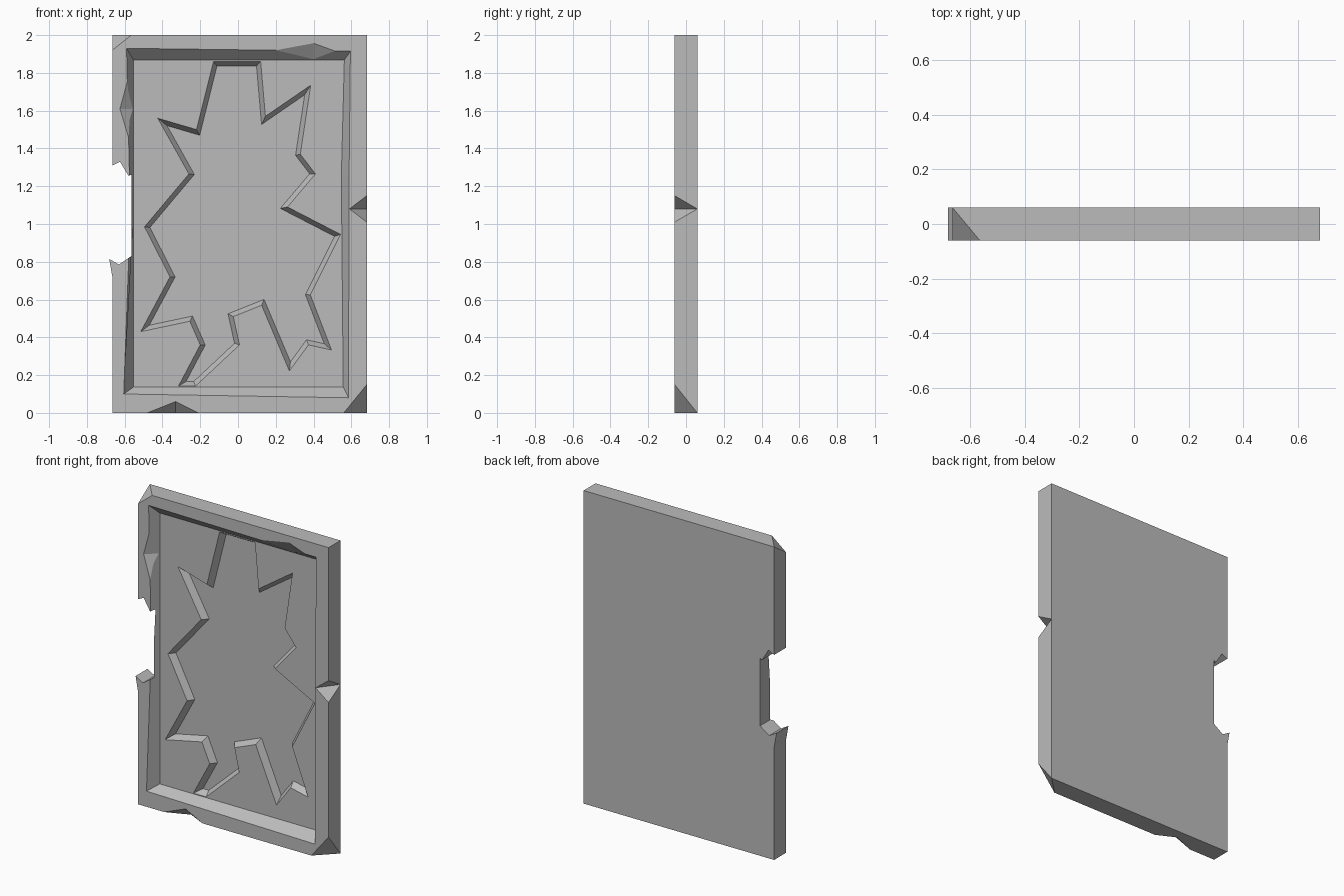
import bpy, bmesh
from mathutils import Vector

if "Cube" in bpy.data.objects:
    bpy.data.objects.remove(bpy.data.objects["Cube"], do_unlink=True)

FRONT, BACK = -0.06, 0.06
PANEL, FLOOR = 0.0, 0.04          # depths of the panel and of the jagged hollow

stone = bpy.data.materials.new("stone_grey")
stone.use_nodes = True
grey = (0.5, 0.5, 0.5, 1)
stone.diffuse_color = grey
stone.node_tree.nodes["Principled BSDF"].inputs["Base Color"].default_value = grey


def finish(name, bm):
    bmesh.ops.recalc_face_normals(bm, faces=bm.faces)
    mesh = bpy.data.meshes.new(name)
    bm.to_mesh(mesh)
    bm.free()
    mesh.materials.append(stone)
    obj = bpy.data.objects.new(name, mesh)
    bpy.context.collection.objects.link(obj)
    return obj


def loft(name, layers):
    """Solid through matching xz outlines placed at successive depths."""
    bm = bmesh.new()
    rings = [[bm.verts.new((x, y, z)) for x, z in pts] for y, pts in layers]
    n = len(rings[0])
    for a, b in zip(rings, rings[1:]):
        for i in range(n):
            j = (i + 1) % n
            bm.faces.new((a[i], a[j], b[j], b[i]))
    bm.faces.new(rings[0])
    bm.faces.new(rings[-1][::-1])
    return finish(name, bm)


def inset(pts, dist):
    """Mitred inward offset of an anticlockwise outline."""
    out = []
    for i, p in enumerate(pts):
        p = Vector(p)
        d1 = (p - Vector(pts[i - 1])).normalized()
        d2 = (Vector(pts[(i + 1) % len(pts)]) - p).normalized()
        n1, n2 = Vector((-d1.y, d1.x)), Vector((-d2.y, d2.x))
        out.append(p + (n1 + n2) * dist / max(1 + n1.dot(n2), 0.25))
    return out


def chip(name, seat, rest, grow=1.5):
    """Wedge grown about its seat, so its cutting planes stay in place."""
    pivot = sum((Vector(p) for p in seat), Vector()) / len(seat)
    bm = bmesh.new()
    for p in seat + rest:
        bm.verts.new(pivot + (Vector(p) - pivot) * grow)
    bmesh.ops.convex_hull(bm, input=bm.verts)
    return finish(name, bm)


# Slab with the broken left edge
L, R = -0.665, 0.682
outline = [(L, 0), (R, 0), (R, 2), (L, 2), (L, 1.31), (-0.625, 1.33), (-0.58, 1.255),
           (-0.565, 1.26), (-0.565, 0.83), (-0.63, 0.785), (-0.682, 0.815), (L, 0.72)]
slab = loft("stone_slab", [(FRONT, outline), (BACK, outline)])

# Bevelled panel recess
rim = [(-0.605, 0.10), (0.585, 0.08), (0.588, 1.25), (0.595, 1.915), (-0.59, 1.93), (-0.57, 1.05)]
bed = [(-0.553, 0.137), (0.557, 0.137), (0.547, 1.25), (0.563, 1.868), (-0.553, 1.868), (-0.553, 1.05)]
mouth = [(2 * a - c, 2 * b - d) for (a, b), (c, d) in zip(rim, bed)]
cutters = [loft("panel_cutter", [(2 * FRONT - PANEL, mouth), (FRONT, rim), (PANEL, bed)])]

# Jagged hollow in the panel
jag = [(-0.13, 1.86), (-0.22, 1.50), (-0.425, 1.56), (-0.26, 1.265), (-0.495, 0.985), (-0.36, 0.72),
       (-0.515, 0.43), (-0.255, 0.485), (-0.2, 0.36), (-0.315, 0.142), (-0.225, 0.142), (0.008, 0.36),
       (-0.025, 0.51), (0.125, 0.57), (0.272, 0.222), (0.373, 0.36), (0.495, 0.333), (0.383, 0.625),
       (0.543, 0.945), (0.262, 1.09), (0.41, 1.265), (0.33, 1.37), (0.385, 1.735), (0.145, 1.57),
       (0.12, 1.86)]
cutters.append(loft("hollow_cutter", [(PANEL - 0.03, jag), (PANEL, jag), (FLOOR, inset(jag, 0.024))]))

# Chips knocked out of edges and corners
F, B = FRONT, BACK
cutters += [
    chip("right_chip", [(0.59, F, 1.08), (R, B, 1.08)], [(R, F, 1.15), (R, F, 1.01)]),
    chip("bottom_chip", [(-0.33, F, 0.06), (-0.33, 0, 0)], [(-0.48, F, 0), (-0.21, F, 0)]),
    chip("lower_corner_chip", [(0.56, F, 0), (R, F, 0.15), (R, B, 0)], [(R, F, 0)]),
    chip("upper_corner_chip", [(L, F, 1.92), (-0.565, F, 2), (L, B, 2)], [(L, F, 2)]),
    chip("left_rim_chip", [(-0.625, F, 1.61), (-0.555, -0.005, 1.61)],
         [(-0.587, F, 1.75), (-0.58, F, 1.46)], 1.1),
    chip("top_rim_chip", [(0.4, F, 1.957), (0.4, -0.005, 1.875)],
         [(0.2, F, 1.92), (0.51, F, 1.917)], 1.1),
]

# Carve everything and discard the cutters
bpy.context.view_layer.objects.active = slab
for cutter in cutters:
    cutter.hide_render = True
    mod = slab.modifiers.new(cutter.name, "BOOLEAN")
    mod.operation, mod.solver, mod.object = "DIFFERENCE", "EXACT", cutter
    bpy.ops.object.modifier_apply(modifier=mod.name)
    bpy.data.objects.remove(cutter, do_unlink=True)
